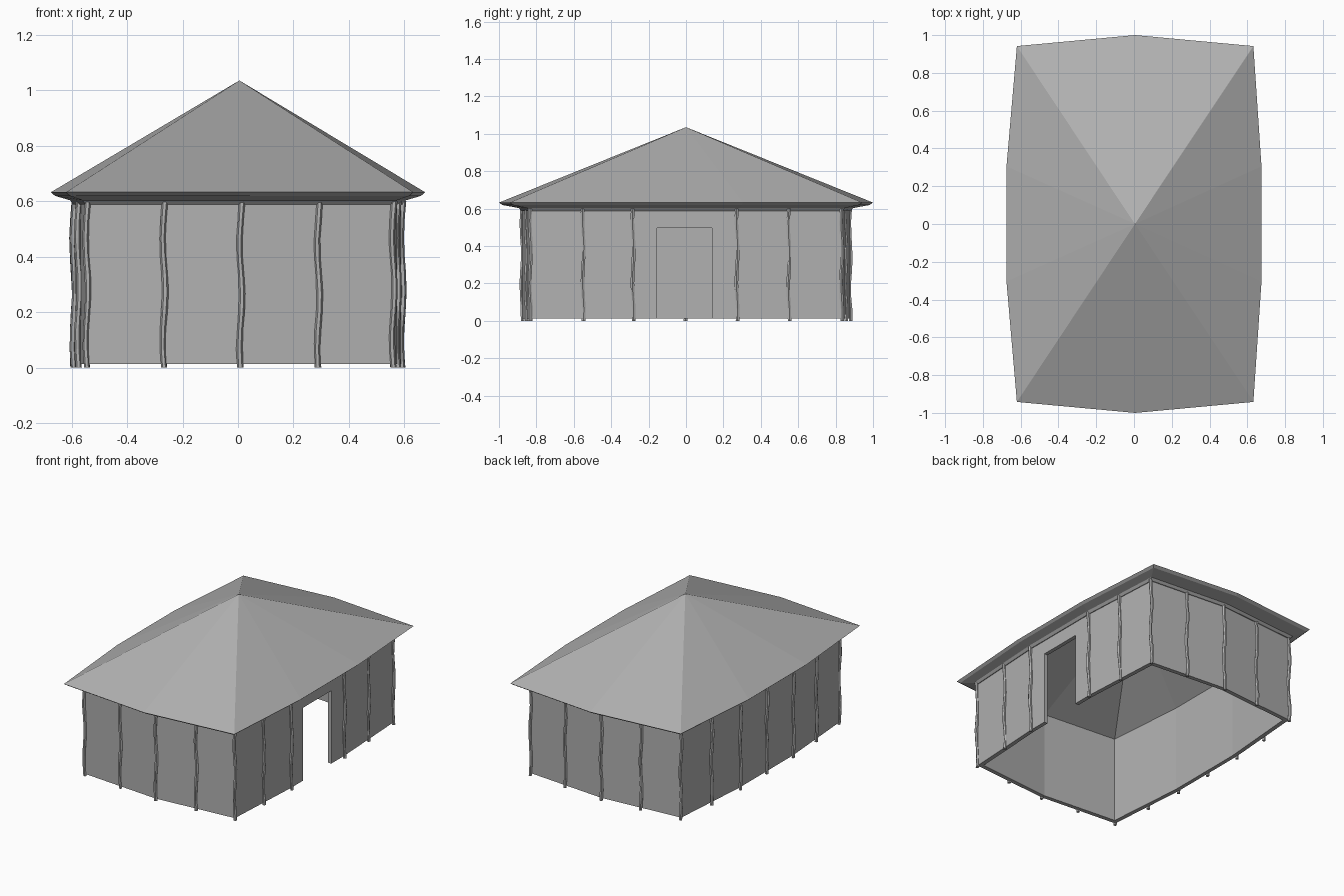
import bpy, bmesh, math, random

if "Cube" in bpy.data.objects:
    bpy.data.objects.remove(bpy.data.objects["Cube"])

random.seed(4)
CX = 0.006  # slight sideways offset of the plan

# Mid-grey finish shared by all parts
grey = bpy.data.materials.new("mid_grey")
grey.diffuse_color = (0.44, 0.44, 0.44, 1)
grey.use_nodes = True
grey.node_tree.nodes["Principled BSDF"].inputs["Base Color"].default_value = grey.diffuse_color


def make_object(name, bm):
    bmesh.ops.recalc_face_normals(bm, faces=bm.faces)
    mesh = bpy.data.meshes.new(name)
    bm.to_mesh(mesh)
    bm.free()
    mesh.materials.append(grey)
    ob = bpy.data.objects.new(name, mesh)
    bpy.context.collection.objects.link(ob)
    return ob


def outline(cx, cy, mx, my, side):
    """Ten-point bowed rectangle: corners, end middles and side bends."""
    half = [(0, -my), (cx, -cy), (mx, -side), (mx, side), (cx, cy)]
    pts = half + [(-x, -y) for x, y in half]
    # corners and end middles shift slightly, the long sides stay put
    return [(x + (CX if abs(x) < mx else 0), y) for x, y in pts]


def ring(bm, pts, z):
    return [bm.verts.new((x, y, z)) for x, y in pts]


def bridge(bm, a, b):
    n = len(a)
    for i in range(n):
        j = (i + 1) % n
        bm.faces.new((a[i], a[j], b[j], b[i]))


def fan(bm, r, tip):
    t = bm.verts.new(tip)
    for i in range(len(r)):
        bm.faces.new((r[i], r[(i + 1) % len(r)], t))


# Roof: outer fan, eave and soffit rings, inner ceiling fan
bm = bmesh.new()
plans = [
    (outline(0.626, 0.942, 0.675, 1.0, 0.305), 0.632),
    (outline(0.612, 0.925, 0.660, 0.982, 0.30), 0.619),
    (outline(0.567, 0.848, 0.606, 0.895, 0.28), 0.603),
    (outline(0.556, 0.835, 0.593, 0.880, 0.28), 0.588),
    (outline(0.525, 0.803, 0.562, 0.848, 0.27), 0.588),
]
rings = [ring(bm, p, z) for p, z in plans]
for a, b in zip(rings, rings[1:]):
    bridge(bm, a, b)
fan(bm, rings[0], (0.005, 0, 1.035))
fan(bm, rings[-1], (0.005, 0, 0.995))
make_object("roof", bm)

# Walls: hollow ring with open floor
bm = bmesh.new()
outer = outline(0.552, 0.83, 0.588, 0.875, 0.28)
inner = outline(0.525, 0.803, 0.562, 0.848, 0.27)
loops = [ring(bm, outer, 0.013), ring(bm, outer, 0.592),
         ring(bm, inner, 0.592), ring(bm, inner, 0.013)]
for i in range(4):
    bridge(bm, loops[i], loops[(i + 1) % 4])
walls = make_object("walls", bm)

# Doorway cut in the right wall
bpy.ops.mesh.primitive_cube_add(size=1, location=(0.58, -0.008, 0.2))
cutter = bpy.context.object
cutter.name = "doorway_cutter"
cutter.scale = (0.3, 0.295, 0.594)
cutter.data.materials.append(grey)
cutter.hide_render = True
cutter.display_type = 'WIRE'
cut = walls.modifiers.new("doorway", 'BOOLEAN')
cut.operation = 'DIFFERENCE'
cut.object = cutter
cut.solver = 'EXACT'


# Posts: crooked six-sided poles set against the walls
def post(name, x, y):
    bm = bmesh.new()
    phase = random.uniform(-0.4, 0.4)
    prev = None
    for k in range(10):
        z = 0.6 * k / 9
        dx = 0.005 * math.sin(z * 17 + 3.3 + phase)
        dy = 0.004 * math.sin(z * 19 + 1.0 + phase)
        r = 0.011 + random.uniform(-0.001, 0.001)
        pts = [(x + dx + r * math.cos(a * math.pi / 3),
                y + dy + r * math.sin(a * math.pi / 3)) for a in range(6)]
        cur = ring(bm, pts, z)
        if prev:
            bridge(bm, prev, cur)
        else:
            bm.faces.new(cur)
        prev = cur
    bm.faces.new(prev)
    make_object(name, bm)


for s, end in ((-1, "front"), (1, "back")):
    for i, x in enumerate((-0.545, -0.267, 0.01, 0.29, 0.56)):
        y = 0.877 - 0.045 * abs(x - CX) / 0.552
        post(f"{end}_post_{i + 1}", x, s * y)

for s, side in ((-1, "left"), (1, "right")):
    for i, y in enumerate((-0.55, -0.283, -0.005, 0.273, 0.55)):
        if s == 1 and i == 2:
            continue  # doorway
        x = 0.592 - 0.034 * max(0, abs(y) - 0.28) / 0.55
        post(f"{side}_post_{i + 1}", s * x, y)
